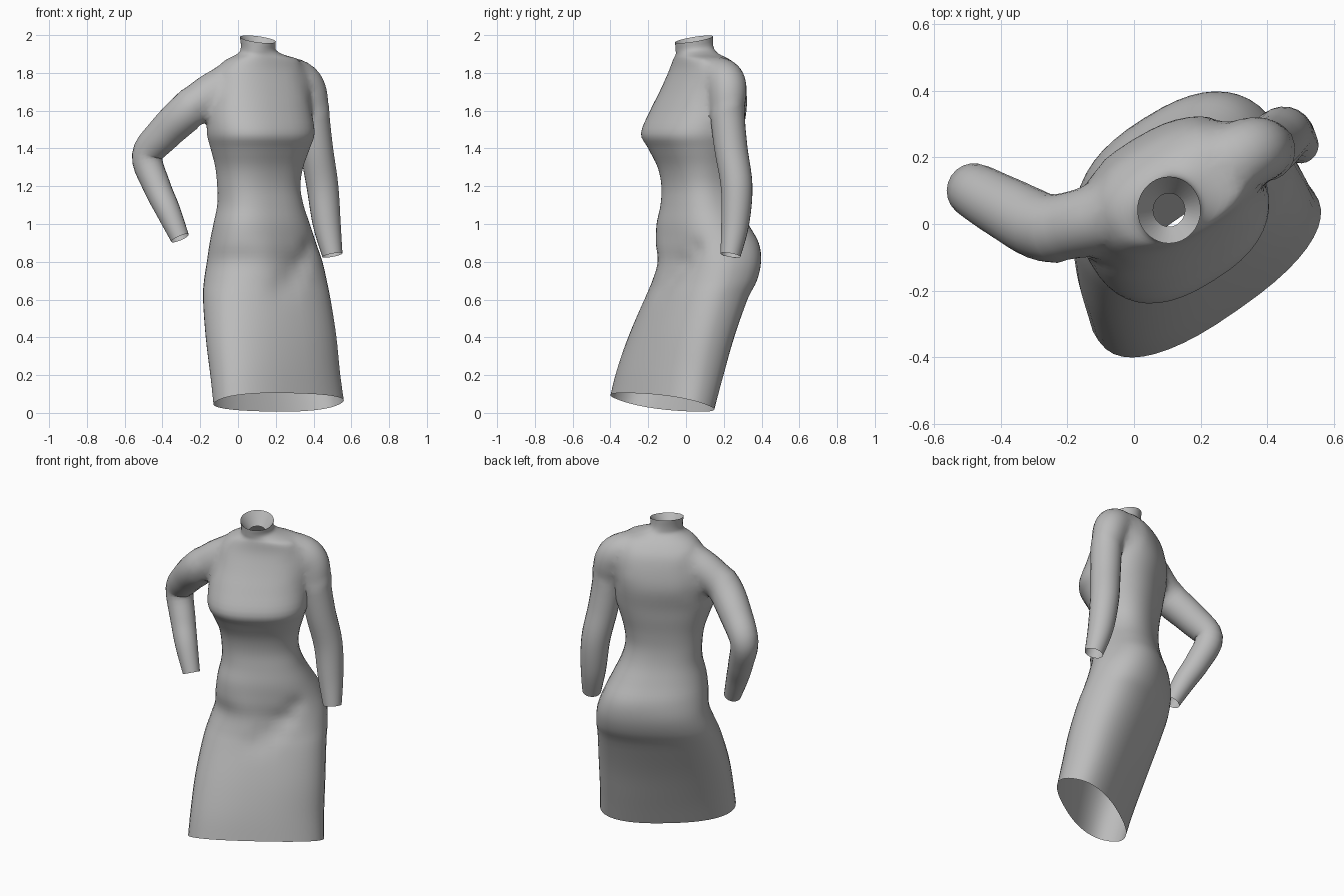
import bpy, bmesh, math
from mathutils import Vector

if "Cube" in bpy.data.objects:
    bpy.data.objects.remove(bpy.data.objects["Cube"], do_unlink=True)

grey = bpy.data.materials.new("soft_grey_cloth")
grey.use_nodes = True
grey.diffuse_color = (0.5, 0.5, 0.5, 1)
grey.node_tree.nodes["Principled BSDF"].inputs["Base Color"].default_value = (0.5, 0.5, 0.5, 1)


def spline(keys, steps):
    """Smoothly interpolate rows of numbers with a Catmull-Rom spline."""
    rows = []
    last = len(keys) - 1
    for i in range(last):
        a, b, c, d = keys[max(i - 1, 0)], keys[i], keys[i + 1], keys[min(i + 2, last)]
        for s in range(steps):
            t = s / steps
            rows.append([q + t / 2 * (r - p + t * (2 * p - 5 * q + 4 * r - w + t * (3 * (q - r) + w - p)))
                         for p, q, r, w in zip(a, b, c, d)])
    rows.append(list(keys[-1]))
    return rows


def loft(name, rings):
    """Skin closed rings into a capped solid."""
    bm = bmesh.new()
    loops = [[bm.verts.new(p) for p in ring] for ring in rings]
    n = len(loops[0])
    for low, high in zip(loops, loops[1:]):
        for i in range(n):
            j = (i + 1) % n
            bm.faces.new((low[i], low[j], high[j], high[i]))
    bm.faces.new(loops[0])
    bm.faces.new(loops[-1])
    bmesh.ops.recalc_face_normals(bm, faces=bm.faces)
    mesh = bpy.data.meshes.new(name)
    bm.to_mesh(mesh)
    bm.free()
    mesh.materials.append(grey)
    obj = bpy.data.objects.new(name, mesh)
    bpy.context.collection.objects.link(obj)
    return obj


# Body: height, left/right limits, front/back limits, depth ratio
SECTIONS = [
    (.056, -.13, .56, -.4, .15, .42), (.2, -.145, .54, -.365, .19, .46),
    (.4, -.17, .52, -.3, .25, .52), (.6, -.185, .49, -.22, .325, .6),
    (.7, -.18, .47, -.175, .375, .64), (.8, -.165, .447, -.14, .397, .67),
    (.9, -.15, .413, -.155, .385, .69), (1, -.13, .38, -.155, .33, .72),
    (1.1, -.11, .347, -.135, .28, .76), (1.2, -.11, .33, -.13, .258, .77),
    (1.3, -.12, .345, -.15, .265, .78), (1.4, -.145, .38, -.2, .285, .79),
    (1.48, -.165, .405, -.238, .3, .79), (1.6, -.175, .39, -.19, .32, .75),
    (1.7, -.16, .385, -.14, .32, .68), (1.8, -.13, .37, -.095, .295, .62),
    (1.865, -.07, .33, -.07, .24, .64), (1.9, .0, .24, -.055, .17, .8),
    (1.93, .015, .2, -.055, .145, .95), (1.978, .01, .2, -.058, .142, 1),
]
OUT = Vector((math.sin(math.pi / 6), -math.cos(math.pi / 6), 0))
# Soft swellings and folds: centre, radius, push along the front direction
SHAPING = [((.13, -.1, .8), .12, .022)]
SHAPING += [((.22 + .17 * k, -.1 + .13 * k, .63 + .24 * k), .05, -.024) for k in (0, .33, .67, 1)]


def power(v, e):
    return math.copysign(abs(v) ** e, v)


def section(row, count=44):
    z, x0, x1, y0, y1, ratio = row
    hem, neck = max(0, 1 - z / .6), min(1, max(0, (z - 1.88) / .09))
    twist = math.radians(31 + 5 * hem)
    corner = .82 + .18 * neck
    pts = []
    for i in range(count):
        a = math.tau * i / count
        u, v = power(math.cos(a), corner), power(math.sin(a), corner) * ratio
        pts.append((u * math.cos(twist) - v * math.sin(twist),
                    u * math.sin(twist) + v * math.cos(twist)))
    sx, sy = max(p[0] for p in pts), max(p[1] for p in pts)
    ring = []
    for px, py in pts:
        dx, dy = px / sx * (x1 - x0) / 2, py / sy * (y1 - y0) / 2
        tilt = hem * (.16 * dx - .28 * dy) + neck * (.16 * dy - .13 * dx)
        p = Vector(((x0 + x1) / 2 + dx, (y0 + y1) / 2 + dy, z + tilt))
        for centre, radius, push in SHAPING:
            d = (p - Vector(centre)).length / radius
            p = p + OUT * push * math.exp(-d * d)
        ring.append(p)
    return ring


dress = loft("dress", [section(r) for r in spline(SECTIONS, 4)])


# Sleeves: path points with a radius
def sleeve(name, path, count=22):
    rows = spline(path, 5)
    rings = []
    side = Vector((0, 1, 0))
    for i, row in enumerate(rows):
        ahead = Vector(rows[min(i + 1, len(rows) - 1)][:3])
        axis = (ahead - Vector(rows[max(i - 1, 0)][:3])).normalized()
        side = (side - axis * side.dot(axis)).normalized()
        up = axis.cross(side)
        rings.append([Vector(row[:3]) + row[3] * (side * math.cos(math.tau * k / count)
                      + up * math.sin(math.tau * k / count)) for k in range(count)])
    return loft(name, rings)


sleeves = [
    sleeve("left_sleeve", [
        (.2, .14, 1.8, .08), (.325, .21, 1.78, .105), (.378, .225, 1.69, .104),
        (.392, .22, 1.58, .092), (.415, .238, 1.4, .088), (.447, .268, 1.2, .084),
        (.47, .26, 1, .074), (.5, .235, .835, .054)]),
    sleeve("right_sleeve", [
        (-.02, .04, 1.775, .085), (-.13, .01, 1.71, .107), (-.26, -.01, 1.603, .104),
        (-.39, .05, 1.48, .094), (-.48, .1, 1.36, .082), (-.43, .06, 1.2, .073),
        (-.37, .01, 1.07, .065), (-.307, -.03, .925, .05)]),
]

# Merge the sleeves into the body
for s in sleeves:
    mod = dress.modifiers.new("join_" + s.name, 'BOOLEAN')
    mod.operation = 'UNION'
    mod.solver = 'EXACT'
    mod.object = s
bpy.context.view_layer.update()
merged = bpy.data.meshes.new_from_object(dress.evaluated_get(bpy.context.evaluated_depsgraph_get()))
dress.modifiers.clear()
dress.data = merged
for s in sleeves:
    bpy.data.objects.remove(s, do_unlink=True)

bm = bmesh.new()
bm.from_mesh(merged)
# Open the hem, cuffs and neck
bmesh.ops.delete(bm, geom=[f for f in bm.faces if len(f.verts) > 16], context='FACES')
bmesh.ops.remove_doubles(bm, verts=bm.verts, dist=.003)
# Blend the shoulder and armpit seams
for joint in (Vector((.33, .2, 1.72)), Vector((-.12, .02, 1.67))):
    near = [v for v in bm.verts if (v.co - joint).length < .18 and not v.is_boundary]
    for _ in range(8):
        bmesh.ops.smooth_vert(bm, verts=near, factor=.5, use_axis_x=True, use_axis_y=True, use_axis_z=True)
# Turn the collar inward as a funnel
rim = [e for e in bm.edges if e.is_boundary and e.verts[0].co.z > 1.92]
lip = [g for g in bmesh.ops.extrude_edge_only(bm, edges=rim)["geom"] if isinstance(g, bmesh.types.BMVert)]
middle = sum((v.co for v in lip), Vector()) / len(lip)
for v in lip:
    v.co = middle + (v.co - middle) * .5 - Vector((0, 0, .07))
bm.to_mesh(merged)
bm.free()

bpy.context.view_layer.objects.active = dress
dress.select_set(True)
bpy.ops.object.shade_smooth_by_angle(angle=math.radians(60))
